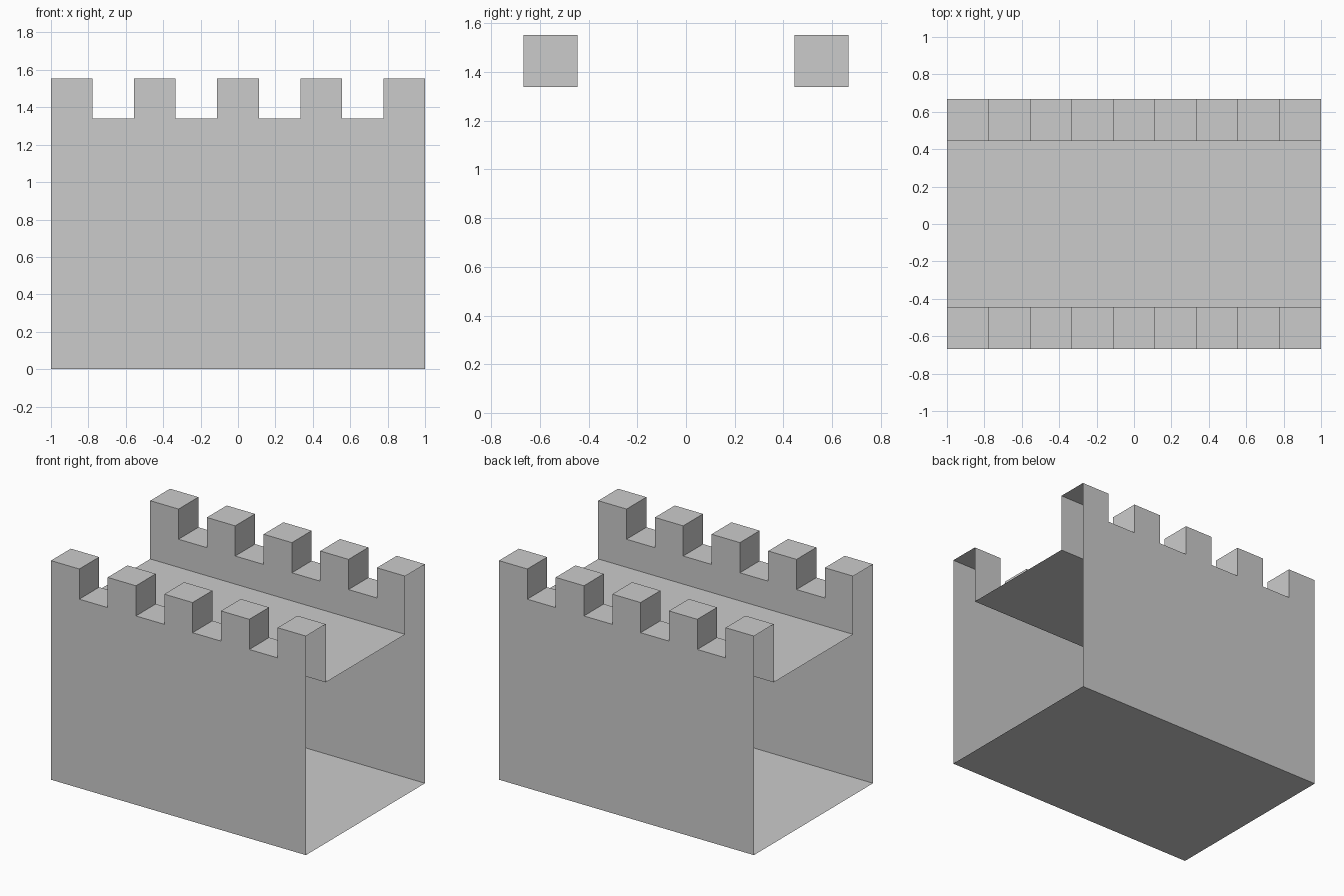
import bpy, bmesh, math

if "Cube" in bpy.data.objects:
    bpy.data.objects.remove(bpy.data.objects["Cube"])

HALF_X, OUT_Y, IN_Y = 1.0, 0.667, 0.445
WALK_Z, NOTCH_Z, TOP_Z = 1.14, 1.339, 1.553
COLUMNS = 9  # alternating merlons and notches


def add_object(name, bm):
    mesh = bpy.data.meshes.new(name)
    bm.to_mesh(mesh)
    bm.free()
    obj = bpy.data.objects.new(name, mesh)
    bpy.context.collection.objects.link(obj)
    return obj


def add_sheet(name, half_y, z, up):
    bm = bmesh.new()
    corners = [(-1, -1), (1, -1), (1, 1), (-1, 1)]
    if not up:
        corners.reverse()
    bm.faces.new([bm.verts.new((sx * HALF_X, sy * half_y, z)) for sx, sy in corners])
    return add_object(name, bm)


# Stepped battlement outline, left to right
outline = []
for i in range(COLUMNS):
    z = NOTCH_Z if i % 2 else TOP_Z
    for k in (i, i + 1):
        outline.append((-HALF_X + 2 * HALF_X * k / COLUMNS, z))


def add_wall(name, turn):
    bm = bmesh.new()
    outer = [bm.verts.new((x, -OUT_Y, z)) for x, z in outline]
    inner = [bm.verts.new((x, -IN_Y, z)) for x, z in outline]
    # Tall outer face down to the ground
    foot = [bm.verts.new((x, -OUT_Y, 0)) for x in (-HALF_X, HALF_X)]
    bm.faces.new(foot + outer[::-1])
    # Short inner face down to the walkway
    base = [bm.verts.new((x, -IN_Y, WALK_Z)) for x in (HALF_X, -HALF_X)]
    bm.faces.new(base + inner)
    # Tops and notch sides; the two wall ends stay open
    for i in range(len(outline) - 1):
        bm.faces.new((outer[i], outer[i + 1], inner[i + 1], inner[i]))
    wall = add_object(name, bm)
    wall.rotation_euler.z = turn
    return wall


add_wall("front_wall", 0)
add_wall("back_wall", math.pi)
add_sheet("floor", OUT_Y, 0, False)
add_sheet("walkway", IN_Y, WALK_Z, True)
